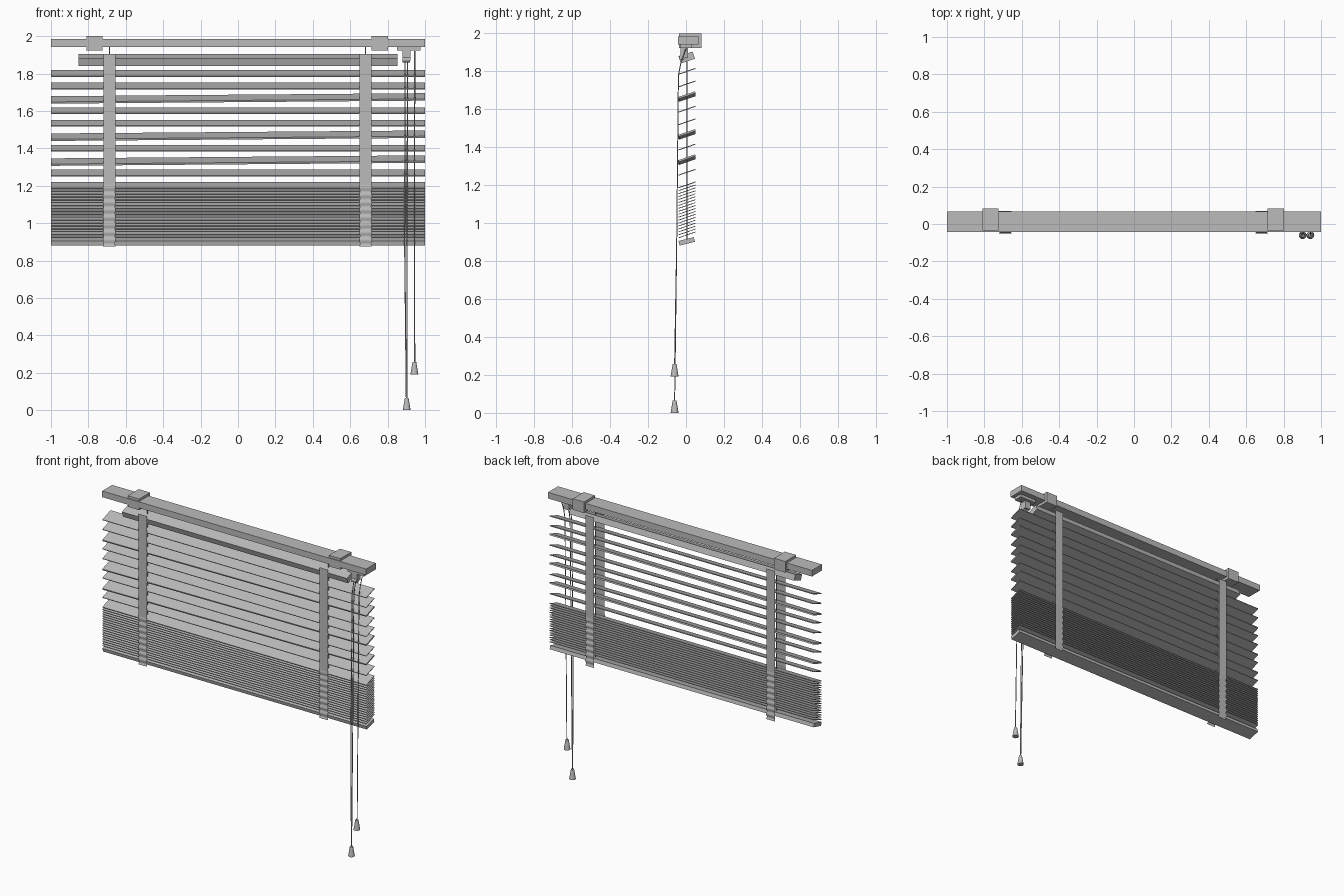
import bpy, bmesh, math
from mathutils import Vector

if "Cube" in bpy.data.objects:
    bpy.data.objects.remove(bpy.data.objects["Cube"], do_unlink=True)

grey = bpy.data.materials.new("light grey")
grey.use_nodes = True
grey.diffuse_color = (0.5, 0.5, 0.5, 1)
grey.node_tree.nodes["Principled BSDF"].inputs["Base Color"].default_value = (0.5, 0.5, 0.5, 1)


def finish(name, bm):
    mesh = bpy.data.meshes.new(name)
    bm.to_mesh(mesh)
    bm.free()
    mesh.materials.append(grey)
    obj = bpy.data.objects.new(name, mesh)
    bpy.context.collection.objects.link(obj)
    return obj


def box(name, center, size, tilt=0, roll=0):
    bm = bmesh.new()
    bmesh.ops.create_cube(bm, size=1)
    for v in bm.verts:
        v.co = Vector(v.co[i] * size[i] for i in range(3))
    obj = finish(name, bm)
    obj.location = center
    obj.rotation_euler = (tilt, roll, 0)
    return obj


def cone(name, center, r_low, r_high, height, sides=12):
    bm = bmesh.new()
    bmesh.ops.create_cone(bm, cap_ends=True, segments=sides,
                          radius1=r_low, radius2=r_high, depth=height)
    for f in bm.faces:
        f.smooth = abs(f.normal.z) < 0.9
    obj = finish(name, bm)
    obj.location = center
    return obj


def cord(name, points, radius=0.003):
    curve = bpy.data.curves.new(name, "CURVE")
    curve.dimensions = "3D"
    curve.bevel_depth = radius
    curve.bevel_resolution = 1
    curve.use_fill_caps = True
    spline = curve.splines.new("POLY")
    spline.points.add(len(points) - 1)
    for p, co in zip(spline.points, points):
        p.co = (*co, 1)
    curve.materials.append(grey)
    obj = bpy.data.objects.new(name, curve)
    bpy.context.collection.objects.link(obj)


def tape(name, x, y, out):
    # flat ribbon, gathered into small folds where the slats are stacked
    bm = bmesh.new()
    rows = []
    steps = 130
    for i in range(steps + 1):
        z = 0.875 + 1.03 * i / steps
        fold = math.sin((z - 0.9) * 2 * math.pi / 0.04) if z < 1.2 else 0
        half = 0.032 + 0.002 * fold
        rows.append([bm.verts.new((x + s * half, y + out * 0.003 * fold, z)) for s in (-1, 1)])
    for a, b in zip(rows, rows[1:]):
        f = bm.faces.new((a[0], a[1], b[1], b[0]))
        f.smooth = True
    finish(name, bm)


# head rail and wall brackets
box("head_rail", (0, 0.012, 1.963), (2, 0.108, 0.042))
for side, x in (("right", -0.767), ("left", 0.758)):
    box(side + "_bracket", (x, 0.023, 1.962), (0.086, 0.118, 0.076))

# tilting rails above and below the slats
box("upper_rail", (0, 0.004, 1.873), (1.705, 0.078, 0.04), 0.33)
box("bottom_rail", (0, 0.004, 0.904), (2, 0.083, 0.025), 0.25)

# open slats, a few of them hanging askew
for i in range(10):
    askew = i in (2, 5, 7)
    box(f"open_slat_{i + 1}", (0, 0.005, 1.8 - 0.0665 * i),
        (2, 0.094, 0.01 if askew else 0.005), 0.33, -0.008 if askew else 0)

# gathered slats
for i in range(17):
    box(f"stacked_slat_{i + 1}", (0, 0.005, 1.186 - 0.0155 * i), (2, 0.094, 0.004), 0.33)

# ladder tapes and lift cords
for side, x in (("right", -0.688), ("left", 0.682)):
    tape(side + "_front_tape", x, -0.047, -1)
    tape(side + "_back_tape", x, 0.066, 1)
    cord(side + "_lift_cord", [(x, 0.004, 0.9), (x, 0.004, 1.95)])

# cord lock under the head rail
box("lock_plate", (0.913, 0.0, 1.932), (0.125, 0.06, 0.02))
box("lock_body", (0.9, -0.01, 1.9), (0.042, 0.04, 0.06))
lock = cone("lock_roller", (0.9, -0.02, 1.875), 0.016, 0.016, 0.04)
lock.rotation_euler.y = math.pi / 2

# pull cords and tassels
for name, top, low, z in (("first", 0.893, 0.9, 0.06), ("second", 0.906, 0.903, 0.06),
                          ("third", 0.945, 0.945, 0.25)):
    cord(name + "_pull_cord", [(top, 0, 1.92), (top, -0.028, 1.84), (top, -0.04, 1.78),
                               (top - 0.002, -0.049, 0.9), (low, -0.06, z)])
for name, x, z in (("long", 0.902, 0.033), ("short", 0.943, 0.225)):
    cone(name + "_tassel", (x, -0.06, z), 0.021, 0.01, 0.066)
